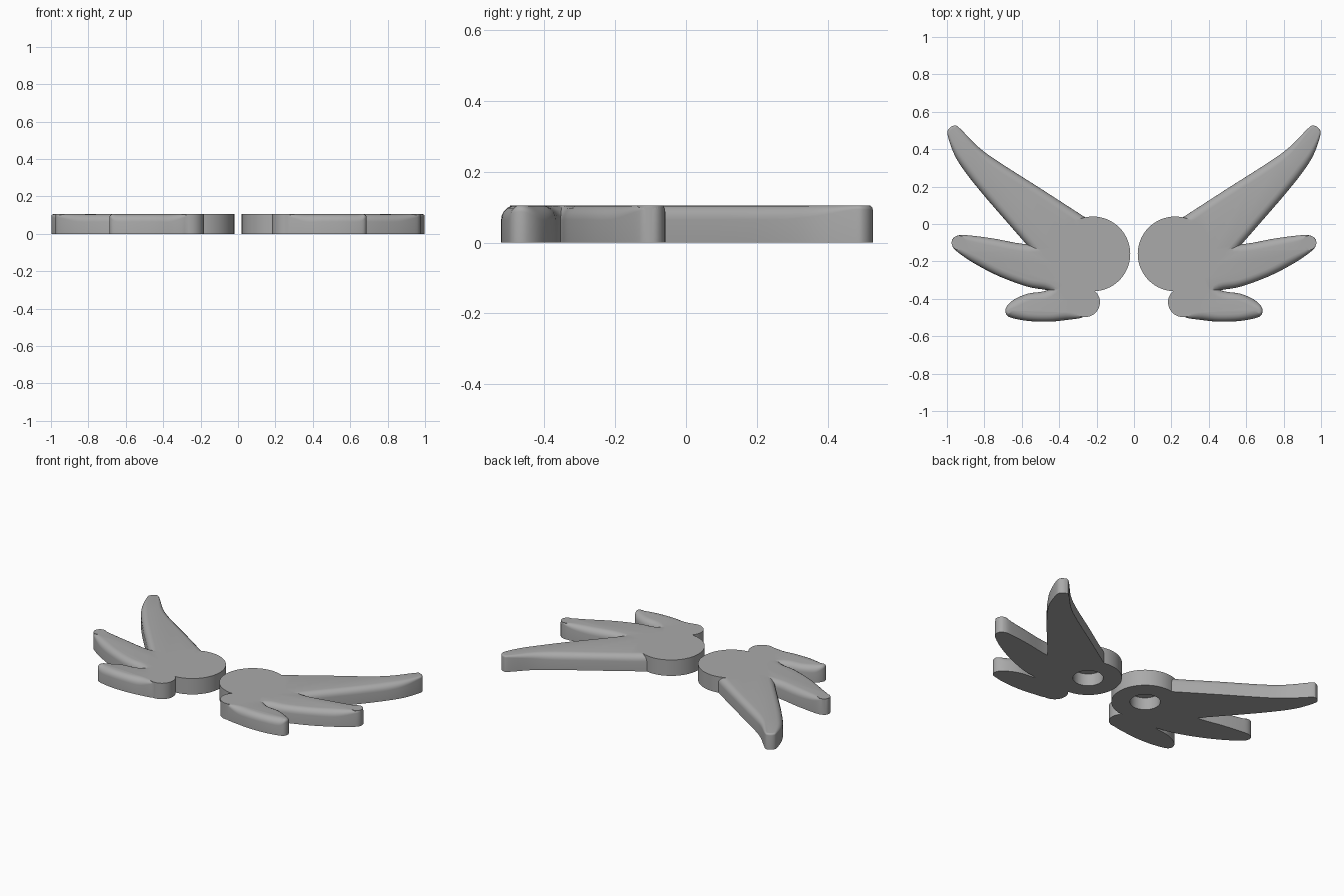
import bpy
import bmesh
import math
from mathutils import Vector

HEIGHT = 0.105
ROUND_STEPS = 5
HUB = (0.22, -0.16)

old = bpy.data.objects.get("Cube")
if old:
    bpy.data.objects.remove(old)

grey = bpy.data.materials.new("plain grey")
grey.use_nodes = True
tone = (0.4, 0.4, 0.4, 1)
grey.diffuse_color = tone
grey.node_tree.nodes["Principled BSDF"].inputs["Base Color"].default_value = tone


def smooth_loop(points, steps=5):
    """Closed Catmull-Rom loop; the third value is the edge rounding."""
    pts = [Vector(p) for p in points]
    n = len(pts)
    loop = []
    for i in range(n):
        a, b, c, d = (pts[(i + k) % n] for k in (-1, 0, 1, 2))
        for s in range(steps):
            t = s / steps
            loop.append((b * 2 + (c - a) * t + (a * 2 - b * 5 + c * 4 - d) * t ** 2
                         + (b * 3 - a - c * 3 + d) * t ** 3) / 2)
    return loop


def finish(name, bm):
    bmesh.ops.recalc_face_normals(bm, faces=bm.faces)
    mesh = bpy.data.meshes.new(name)
    bm.to_mesh(mesh)
    bm.free()
    mesh.materials.append(grey)
    obj = bpy.data.objects.new(name, mesh)
    bpy.context.collection.objects.link(obj)
    return obj


def feather(name, points):
    """Flat plate with a rounded upper rim; points run clockwise."""
    loop = smooth_loop(points)
    n = len(loop)
    bm = bmesh.new()
    rings = [[bm.verts.new((p.x, p.y, 0)) for p in loop]]
    for k in range(ROUND_STEPS + 1):
        angle = math.pi / 2 * k / ROUND_STEPS
        ring = []
        for i, p in enumerate(loop):
            along = (loop[(i + 1) % n] - loop[i - 1]).to_2d().normalized()
            r = max(p.z, 0.004)
            inset = r * (1 - math.cos(angle))
            z = HEIGHT - r * (1 - math.sin(angle))
            ring.append(bm.verts.new((p.x + along.y * inset, p.y - along.x * inset, z)))
        rings.append(ring)
    for low, high in zip(rings, rings[1:]):
        for i in range(n):
            j = (i + 1) % n
            bm.faces.new((low[i], low[j], high[j], high[i]))
    bm.faces.new(rings[0])
    bm.faces.new(rings[-1])
    return finish(name, bm)


def disc(name, centre, radius, bottom=0.0, top=HEIGHT, sides=64):
    bm = bmesh.new()
    bmesh.ops.create_cone(bm, cap_ends=True, segments=sides, radius1=radius,
                          radius2=radius, depth=top - bottom)
    bmesh.ops.translate(bm, verts=bm.verts, vec=(*centre, (top + bottom) / 2))
    return finish(name, bm)


def combine(base, other, operation):
    mod = base.modifiers.new(operation.lower(), "BOOLEAN")
    mod.operation = operation
    mod.solver = "EXACT"
    mod.object = other
    bpy.context.view_layer.objects.active = base
    bpy.ops.object.modifier_apply(modifier=mod.name)
    bpy.data.objects.remove(other)


E = 0.04   # full edge rounding
T = 0.012  # rounding at tips and hidden roots

# Round hub carrying three feathers
wing = disc("wings", HUB, 0.2)

upper = feather("upper_feather", [
    (.14, -.04, T), (.26, .035, E), (.5, .19, E), (.72, .33, E), (.83, .41, .03),
    (.935, .515, T), (.965, .525, T), (.993, .505, T), (.995, .47, T),
    (.96, .37, .03), (.9, .275, E), (.8, .15, E), (.67, 0, E), (.57, -.115, E),
    (.48, -.22, E), (.36, -.27, T), (.2, -.2, T)])

middle = feather("middle_feather", [
    (.22, -.12, T), (.4, -.09, E), (.57, -.108, E), (.75, -.078, E), (.87, -.062, .03),
    (.935, -.06, T), (.97, -.08, T), (.972, -.115, T), (.945, -.148, .02),
    (.855, -.21, E), (.72, -.28, E), (.57, -.335, E), (.46, -.355, E),
    (.36, -.39, T), (.25, -.34, T)])

lower = feather("lower_feather", [
    (.27, -.36, T), (.35, -.28, T), (.46, -.353, E), (.57, -.373, E), (.65, -.41, E),
    (.685, -.45, .02), (.682, -.485, .02), (.65, -.503, E), (.56, -.519, E),
    (.45, -.522, E), (.36, -.513, E), (.27, -.497, T), (.23, -.45, T)])

knob = disc("lower_knob", (.262, -.418), 0.08, sides=40)
tip = disc("middle_tip", (.937, -.1), 0.038, sides=32)
for part in (upper, middle, lower, knob, tip):
    combine(wing, part, "UNION")

# Blind socket in the underside of the hub
combine(wing, disc("socket_cutter", HUB, 0.09, -0.05, 0.08, 48), "DIFFERENCE")

# Matching wing on the other side
mirror = wing.modifiers.new("mirror", "MIRROR")
mirror.use_axis[0] = True
mirror.use_mirror_merge = False
bpy.ops.object.select_all(action="DESELECT")
wing.select_set(True)
bpy.context.view_layer.objects.active = wing
bpy.ops.object.modifier_apply(modifier=mirror.name)
bpy.ops.object.shade_smooth_by_angle(angle=math.radians(30))
